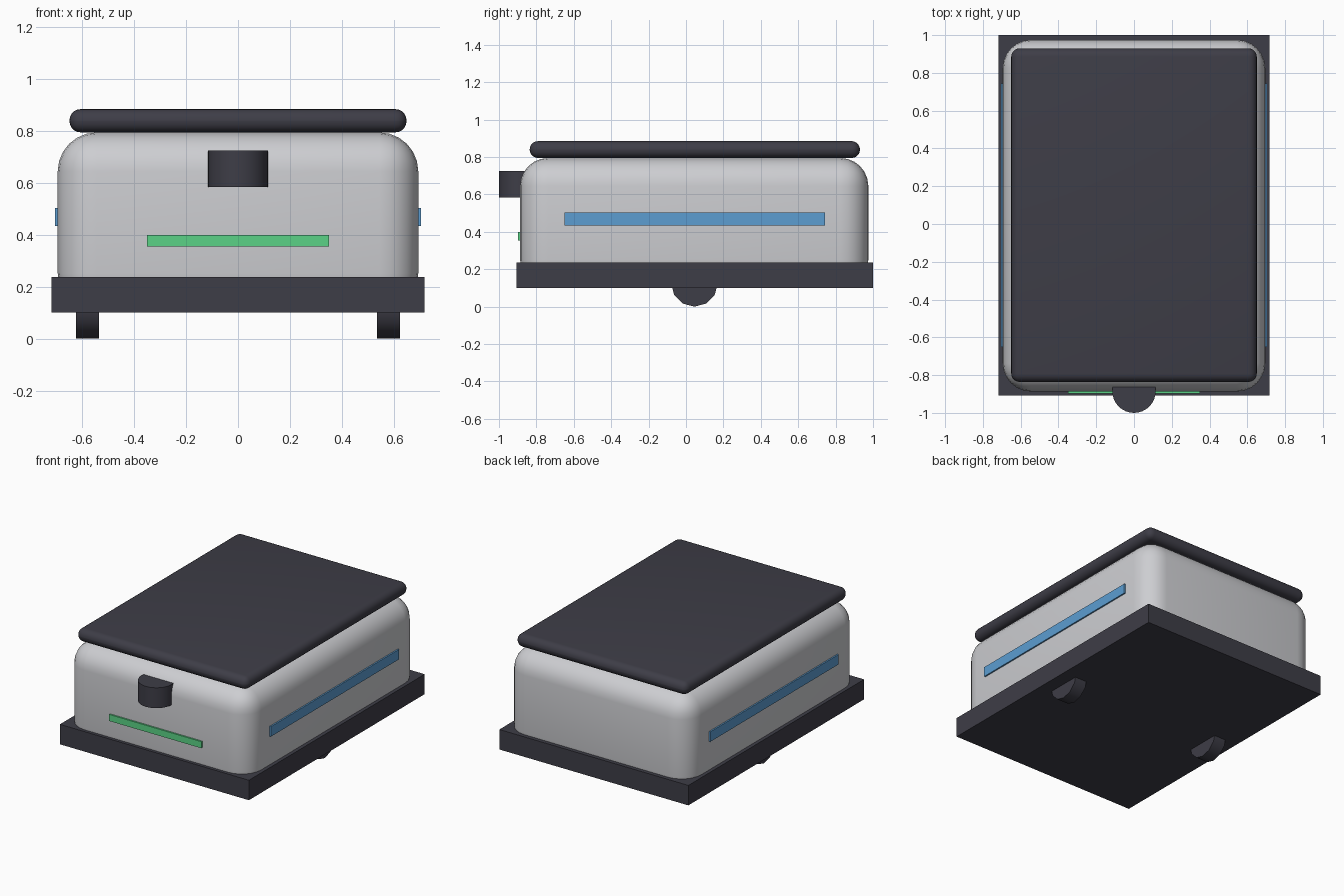
import bpy, bmesh, math
from mathutils import Matrix, Vector

if "Cube" in bpy.data.objects:
    bpy.data.objects.remove(bpy.data.objects["Cube"])


def material(name, color):
    m = bpy.data.materials.new(name)
    m.diffuse_color = (*color, 1)
    m.use_nodes = True
    m.node_tree.nodes["Principled BSDF"].inputs["Base Color"].default_value = m.diffuse_color
    return m


DARK = material("charcoal", (0.048, 0.047, 0.063))
GREY = material("light_grey", (0.61, 0.615, 0.64))
GREEN = material("green", (0.105, 0.65, 0.24))
BLUE = material("blue", (0.107, 0.34, 0.64))


def finish(bm, name, mat, smooth=False):
    bmesh.ops.recalc_face_normals(bm, faces=bm.faces)
    me = bpy.data.meshes.new(name)
    bm.to_mesh(me)
    bm.free()
    me.materials.append(mat)
    ob = bpy.data.objects.new(name, me)
    bpy.context.collection.objects.link(ob)
    if smooth:
        bpy.ops.object.select_all(action='DESELECT')
        ob.select_set(True)
        bpy.context.view_layer.objects.active = ob
        bpy.ops.object.shade_smooth_by_angle(angle=math.radians(35))
    return ob


def box(name, mat, lo, hi, bevel=0, segments=5):
    """Box between two corners, optionally with all edges rounded."""
    lo, hi = Vector(lo), Vector(hi)
    bm = bmesh.new()
    size = hi - lo
    bmesh.ops.create_cube(bm, size=1, matrix=Matrix.Translation((lo + hi) / 2) @ Matrix.Diagonal((*size, 1)))
    if bevel:
        bmesh.ops.bevel(bm, geom=list(bm.edges), offset=bevel, offset_type='OFFSET',
                        segments=segments, profile=0.5, affect='EDGES', clamp_overlap=True)
    return finish(bm, name, mat, smooth=bevel > 0)


def cylinder(name, mat, center, radius, depth, sides, rot=Matrix()):
    bm = bmesh.new()
    bmesh.ops.create_cone(bm, cap_ends=True, segments=sides, radius1=radius, radius2=radius,
                          depth=depth, matrix=Matrix.Translation(center) @ rot)
    return finish(bm, name, mat, smooth=True)


# Main housing: base slab, rounded body, padded lid
box("base_slab", DARK, (-0.718, -0.907, 0.10), (0.718, 1.0, 0.237))
box("body", GREY, (-0.695, -0.887, 0.1015), (0.695, 0.975, 0.795), 0.15, 6)
box("lid", DARK, (-0.65, -0.836, 0.795), (0.65, 0.93, 0.885), 0.0445, 5)

# Front sensor and light strip
cylinder("front_sensor", DARK, (0, -0.885, 0.655), 0.115, 0.14, 32)
box("front_light", GREEN, (-0.35, -0.898, 0.355), (0.35, -0.878, 0.40))

# Side strips and wheels, mirrored left and right
for side, s in (("left", -1), ("right", 1)):
    x0, x1 = sorted((s * 0.685, s * 0.705))
    box(side + "_strip", BLUE, (x0, -0.65, 0.435), (x1, 0.743, 0.503))
    cylinder(side + "_wheel", DARK, (s * 0.58, 0.045, 0.125), 0.125, 0.09, 12,
             Matrix.Rotation(math.pi / 2, 4, 'Y'))
